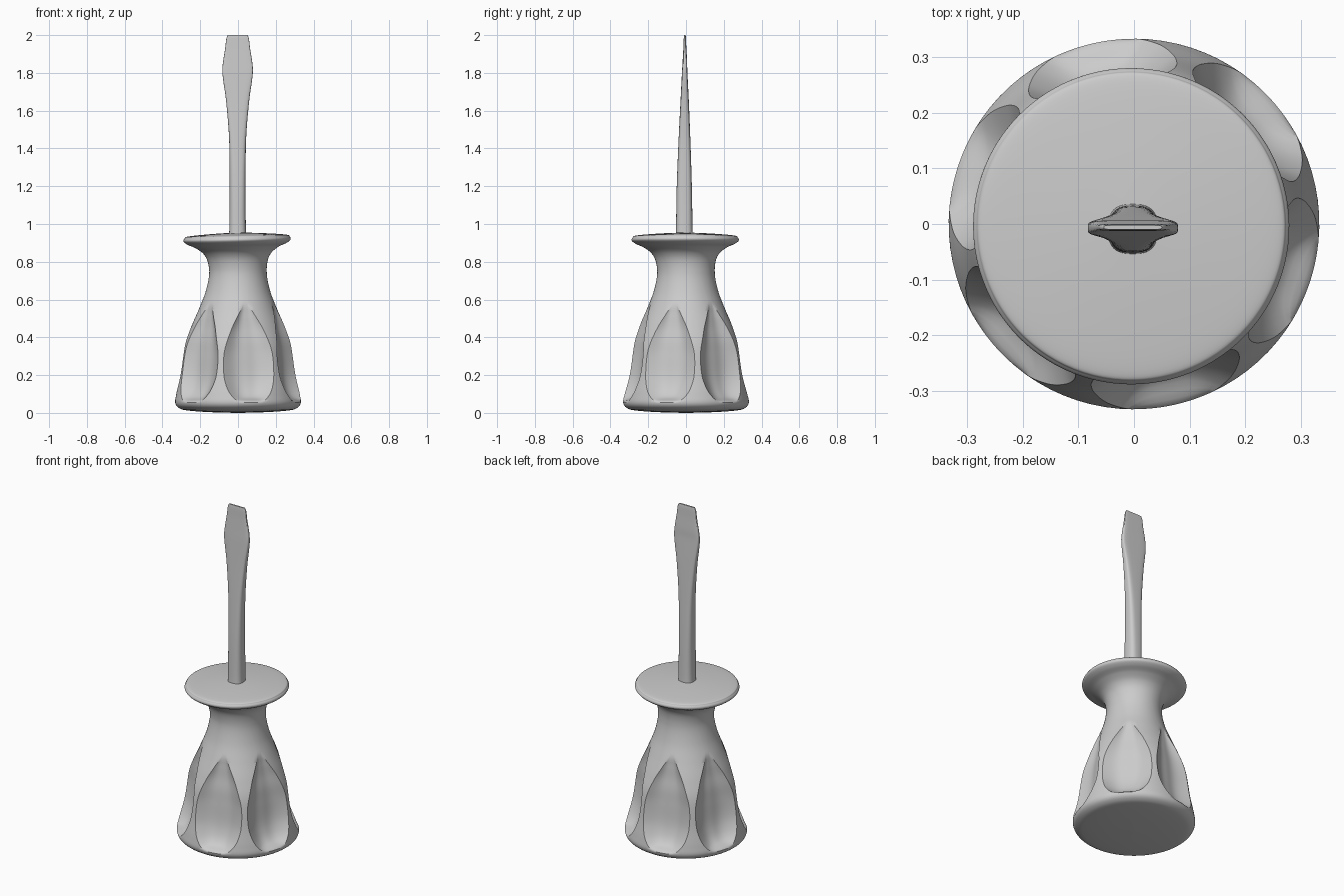
import bpy, bmesh, math

if "Cube" in bpy.data.objects:
    bpy.data.objects.remove(bpy.data.objects["Cube"])

# Single flat grey
grey = bpy.data.materials.new("light_grey")
grey.use_nodes = True
grey.diffuse_color = (0.6, 0.6, 0.6, 1)
grey.node_tree.nodes["Principled BSDF"].inputs["Base Color"].default_value = (0.6, 0.6, 0.6, 1)


def smooth_path(pts, steps):
    """Catmull-Rom curve through the points."""
    p = [pts[0]] + pts + [pts[-1]]
    out = []
    for a, b, c, d in zip(p, p[1:], p[2:], p[3:]):
        for i in range(steps):
            t = i / steps
            out.append(tuple(0.5 * (2 * q + (r - o) * t + (2 * o - 5 * q + 4 * r - s) * t * t
                                    + (3 * q - o - 3 * r + s) * t ** 3)
                             for o, q, r, s in zip(a, b, c, d)))
    return out + [pts[-1]]


def interp(path, z, col):
    """Value of column col at height z (column 0) along a path."""
    for a, b in zip(path, path[1:]):
        if a[0] <= z <= b[0]:
            return a[col] + (b[col] - a[col]) * (z - a[0]) / (b[0] - a[0])
    return path[-1][col]


def loft(name, rings, sharp):
    """Skin equal-length closed rings and cap both ends."""
    bm = bmesh.new()
    loops = [[bm.verts.new(co) for co in ring] for ring in rings]
    n = len(loops[0])
    for lo, hi in zip(loops, loops[1:]):
        for i in range(n):
            j = (i + 1) % n
            bm.faces.new((lo[i], lo[j], hi[j], hi[i]))
    bm.faces.new(loops[0][::-1])
    bm.faces.new(loops[-1])
    mesh = bpy.data.meshes.new(name)
    bm.to_mesh(mesh)
    bm.free()
    mesh.materials.append(grey)
    obj = bpy.data.objects.new(name, mesh)
    bpy.context.collection.objects.link(obj)
    bpy.ops.object.select_all(action='DESELECT')
    obj.select_set(True)
    bpy.context.view_layer.objects.active = obj
    bpy.ops.object.shade_smooth_by_angle(angle=math.radians(sharp))


# Handle: turned profile (radius, height) with a flared, rounded guard on top
profile = smooth_path([
    (0.01, 0.0), (0.15, 0.004), (0.26, 0.012), (0.308, 0.023), (0.332, 0.05),
    (0.327, 0.10), (0.307, 0.20), (0.284, 0.35), (0.250, 0.45), (0.207, 0.55),
    (0.172, 0.64), (0.153, 0.73), (0.158, 0.80), (0.180, 0.845), (0.220, 0.876),
    (0.262, 0.895), (0.283, 0.912), (0.279, 0.928), (0.258, 0.939), (0.14, 0.949),
    (0.01, 0.955)], 8)

# Flutes: height, half width (1 = ridge to ridge), depth at the middle
flute = smooth_path([
    (0.0, 0.45, 0.0), (0.055, 0.40, 0.0), (0.08, 0.54, 0.042), (0.11, 0.68, 0.062),
    (0.15, 0.79, 0.070), (0.20, 0.87, 0.071), (0.28, 0.90, 0.067), (0.35, 0.85, 0.061),
    (0.45, 0.64, 0.041), (0.52, 0.38, 0.018), (0.58, 0.15, 0.0), (0.66, 0.25, 0.0),
    (0.76, 0.45, 0.0), (0.96, 0.5, 0.0)], 6)
FLUTES = 6
FIRST_CENTRE = math.radians(42)
CUT, LAND = 20, 8                                  # samples across a flute and a ridge

rings = []
for r, z in profile:
    width, depth = interp(flute, z, 1), max(0, interp(flute, z, 2))
    # samples follow the flute rims so their edges stay crisp
    samples = [(width * (2 * i / CUT - 1), depth * (1 - abs(2 * i / CUT - 1) ** 3))
               for i in range(CUT)]
    samples += [(width + (2 - 2 * width) * i / LAND, 0) for i in range(LAND)]
    # the guard sits slightly off centre and leans
    lean = min(1, max(0, (z - 0.75) / 0.13))
    ring = []
    for k in range(FLUTES):
        for t, cut in samples:
            ang = FIRST_CENTRE + (k + t / 2) * 2 * math.pi / FLUTES
            x, y = (r - cut) * math.cos(ang), (r - cut) * math.sin(ang)
            ring.append((x - 0.005 * lean, y - 0.004 * lean, z + 0.02 * x * lean))
    rings.append(ring)
loft("handle", rings, 40)

# Shaft and flat blade: (height, half width, half thickness, y offset)
shaft = smooth_path([
    (0.93, 0.050, 0.048, -0.009), (0.97, 0.044, 0.044, -0.009), (1.20, 0.042, 0.040, -0.009),
    (1.45, 0.045, 0.031, -0.008), (1.65, 0.061, 0.022, -0.007), (1.75, 0.075, 0.017, -0.007),
    (1.81, 0.081, 0.014, -0.007), (1.86, 0.077, 0.012, -0.006), (1.93, 0.066, 0.008, -0.006),
    (1.98, 0.060, 0.006, -0.006), (2.0, 0.052, 0.004, -0.006)], 5)


def squared(v, power):
    return math.copysign(abs(v) ** power, v)


rings = []
for z, w, d, y in shaft:
    power = 0.75 - 0.35 * min(1, max(0, (z - 1.0) / 0.8))   # round shank to boxy tip
    rings.append([(w * squared(math.cos(a), power) - 0.002,
                   d * squared(math.sin(a), power) + y, z)
                  for a in (2 * math.pi * i / 40 for i in range(40))])
loft("shaft_and_blade", rings, 40)
